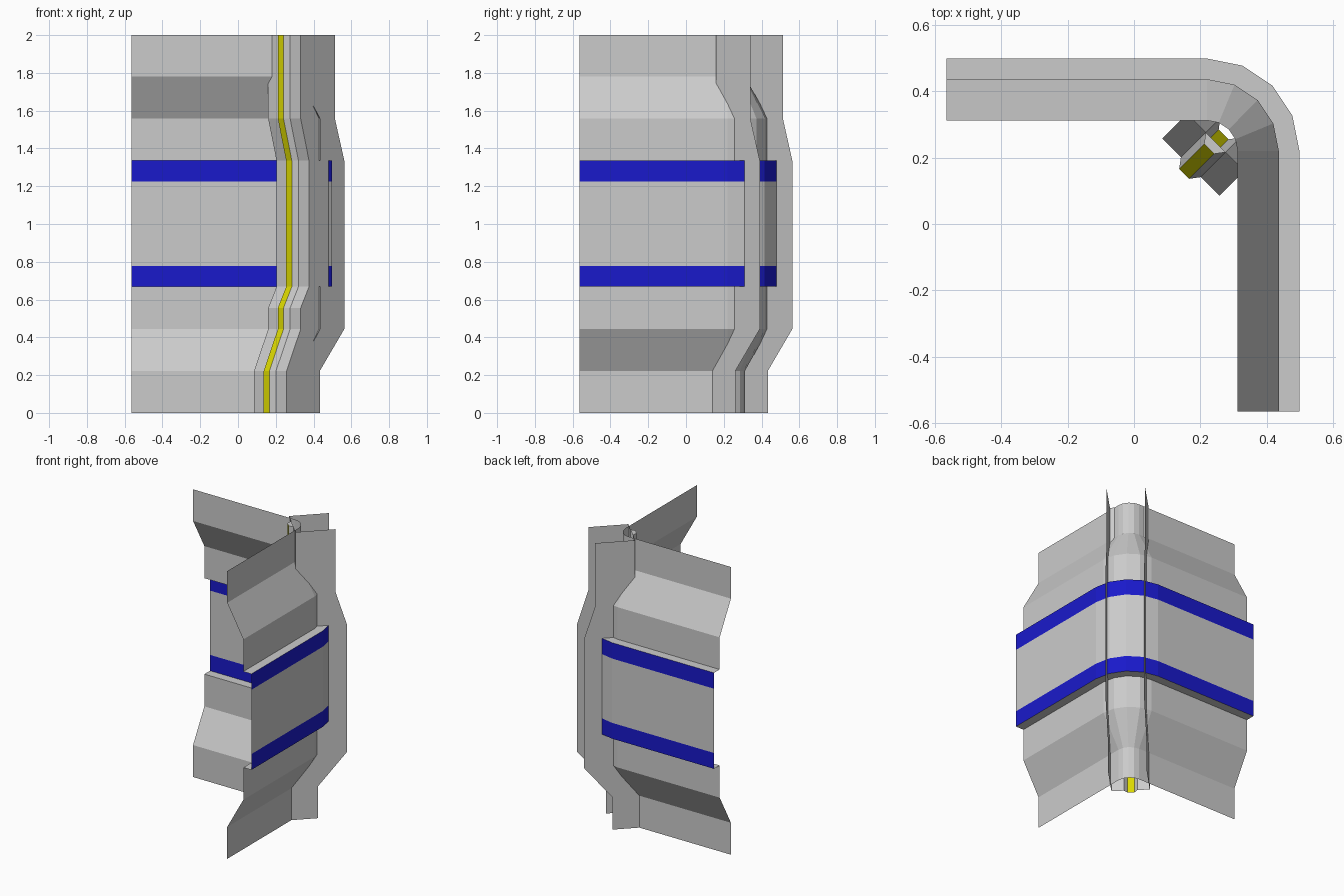
import bpy, math

if "Cube" in bpy.data.objects:
    bpy.data.objects.remove(bpy.data.objects["Cube"])

END = -0.564      # free end of both wings
C = 0.22          # centre of the rounded corner
D = 0.172         # x - y offset of the two fins


def material(name, rgb):
    m = bpy.data.materials.new(name)
    m.diffuse_color = (*rgb, 1)
    m.use_nodes = True
    m.node_tree.nodes["Principled BSDF"].inputs["Base Color"].default_value = m.diffuse_color
    return m


def loft(name, rows, mat=None, cap=False):
    """Skin a list of equal-length point rows into a flat-shaded sheet."""
    n = len(rows[0])
    verts = [p for row in rows for p in row]
    faces = [(j * n + i, j * n + i + 1, (j + 1) * n + i + 1, (j + 1) * n + i)
             for j in range(len(rows) - 1) for i in range(n - 1)]
    if cap:
        faces.append(tuple(range((len(rows) - 1) * n, len(rows) * n)))
    me = bpy.data.meshes.new(name)
    me.from_pydata(verts, [], faces)
    me.update()
    ob = bpy.data.objects.new(name, me)
    bpy.context.collection.objects.link(ob)
    if mat:
        me.materials.append(mat)
    return ob


def wall_row(off, z):
    """L-shaped plan line with a rounded corner, at distance off from the origin."""
    arc = [math.radians(a) for a in (0, 22.5, 45, 67.5, 90)]
    r = off - C
    return ([(off, END, z)] + [(C + r * math.cos(a), C + r * math.sin(a), z) for a in arc]
            + [(END, off, z)])


def diag(s, d, z):
    """Point from diagonal coordinates s = x + y and d = x - y."""
    return ((s + d) / 2, (s - d) / 2, z)


def wall(name, profile, mat=None):
    return loft(name, [wall_row(o, z) for o, z in profile], mat)


blue = material("blue", (0.01, 0.01, 0.6))
yellow = material("yellow", (0.7, 0.68, 0.0))

# Wall sheet: lower part, raised middle and upper part
IN, MID, OUT = 0.312, 0.436, 0.498
wall("lower_wall", [(IN, 0), (IN, 0.222), (MID, 0.444), (MID, 0.668), (OUT, 0.668)])
wall("middle_wall", [(OUT, 0.778), (OUT, 1.225)])
wall("upper_wall", [(OUT, 1.335), (MID, 1.335), (MID, 1.558), (IN, 1.78), (IN, 2)])

# Blue bands at both edges of the raised middle
for name, z0, z1 in (("lower_band", 0.668, 0.778), ("upper_band", 1.225, 1.335)):
    wall(name, [(OUT, z0), (OUT, z1)], blue)

# Inner corner post: flat sides, a ridge and a yellow strip on the ridge
post = [(0.342, 0), (0.342, 0.222), (0.492, 0.444), (0.492, 0.556), (0.58, 0.668),
        (0.58, 1.335), (0.492, 1.558), (0.492, 2)]
RIDGE, HALF, BASE = 0.04, 0.03, 0.06
for name, sign in (("left_post_side", -1), ("right_post_side", 1)):
    loft(name, [[diag(s, sign * D, z), diag(s, sign * BASE, z),
                 diag(s - RIDGE, sign * HALF, z)][::-sign] for s, z in post])
loft("yellow_strip", [[diag(s - RIDGE, -HALF, z), diag(s - RIDGE, HALF, z)]
                      for s, z in post], yellow)

# Cap on top of the ridge
loft("ridge_cap", [[diag(0.492 - RIDGE, -HALF, 2), diag(0.492 - RIDGE, HALF, 2)],
                   [diag(0.492, -BASE, 2), diag(0.492, BASE, 2)]])

# Thin fins running from the post out through the wall
outer = [0.433, 0.433, 0.563, 0.563, 0.563, 0.563, 0.513, 0.513]
for name, sign in (("left_fin", -1), ("right_fin", 1)):
    loft(name, [[diag(s, sign * D, z), diag(2 * x - D, sign * D, z)][::sign]
                for (s, z), x in zip(post, outer)])

# Turn the wall sheets so that they face outwards
for ob in bpy.data.objects:
    if ob.name.endswith(("_wall", "_band")):
        n = ob.data.polygons[0].normal
        if n.x + n.y < 0:
            ob.data.flip_normals()
